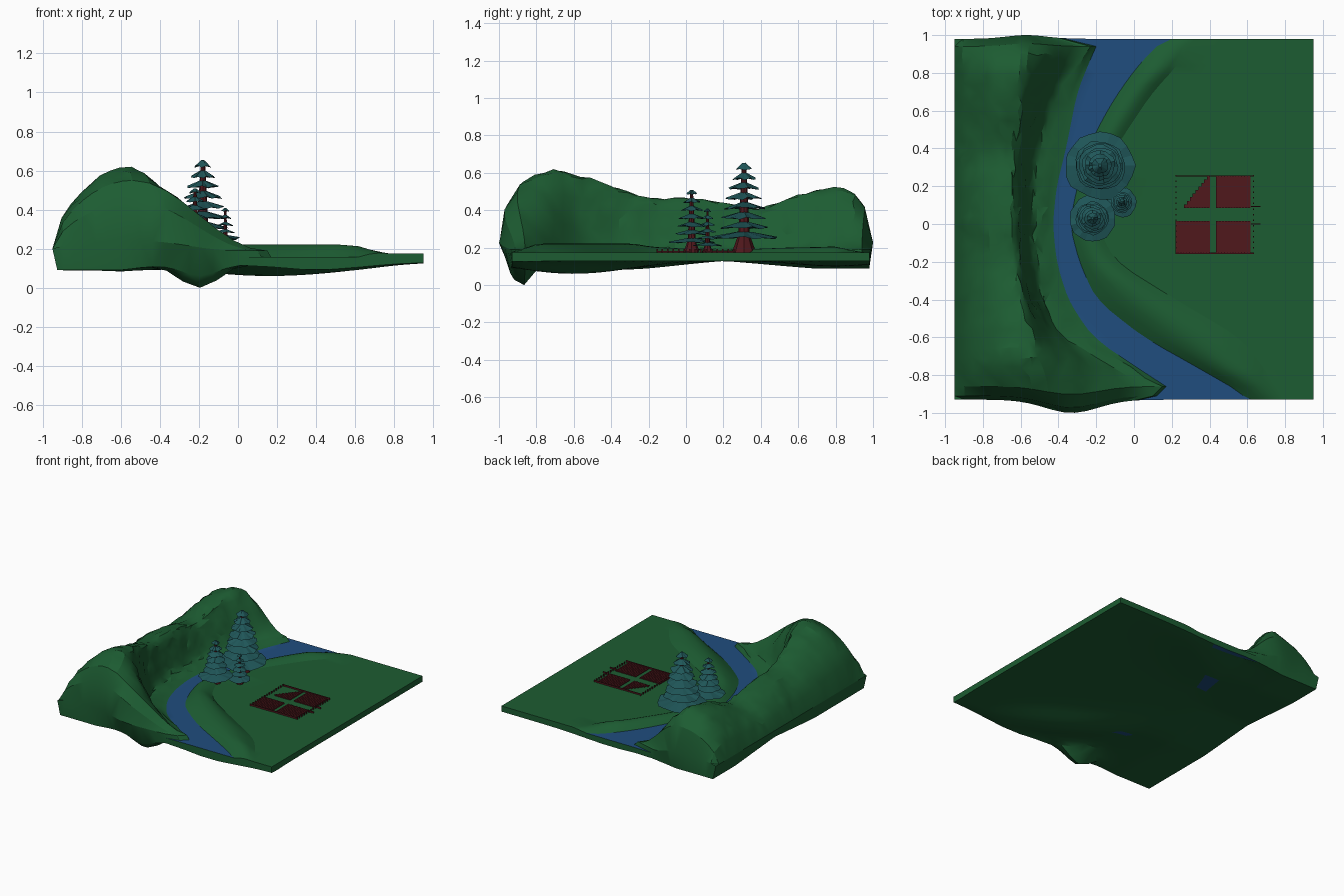
import bpy, bmesh, math, random
from mathutils import Matrix, Vector

random.seed(4)
cube = bpy.data.objects.get("Cube")
if cube:
    bpy.data.objects.remove(cube, do_unlink=True)


def material(name, rgb):
    mat = bpy.data.materials.new(name)
    mat.use_nodes = True
    mat.diffuse_color = (*rgb, 1)
    mat.node_tree.nodes["Principled BSDF"].inputs["Base Color"].default_value = (*rgb, 1)
    return mat


grass = material("grass_green", (0.012, 0.108, 0.032))
water = material("river_blue", (0.014, 0.075, 0.21))
needles = material("needle_teal", (0.014, 0.095, 0.1))
earth = material("earth_red", (0.08, 0.009, 0.012))


def finish(name, bm, *mats):
    bmesh.ops.recalc_face_normals(bm, faces=bm.faces)
    mesh = bpy.data.meshes.new(name)
    bm.to_mesh(mesh)
    bm.free()
    for mat in mats:
        mesh.materials.append(mat)
    obj = bpy.data.objects.new(name, mesh)
    bpy.context.collection.objects.link(obj)
    return obj


def add_box(bm, x0, x1, y0, y1, z0, z1):
    size = Matrix.Diagonal((x1 - x0, y1 - y0, z1 - z0, 1))
    centre = Vector((x0 + x1, y0 + y1, z0 + z1)) / 2
    bmesh.ops.create_cube(bm, size=1, matrix=Matrix.Translation(centre) @ size)


# Valley sections: y, ridge x, ridge z, hill foot, left shore, right shore, bank end
SECTIONS = [
    (-.93, -.5, .24, .0, .02, .62, .78),
    (-.91, -.52, .44, .1, .12, .58, .78),
    (-.86, -.54, .55, .15, .17, .51, .75),
    (-.75, -.55, .62, -.06, .0, .32, .68),
    (-.6, -.56, .6, -.36, -.22, .05, .56),
    (-.4, -.6, .53, -.48, -.35, -.2, .22),
    (-.2, -.64, .46, -.51, -.41, -.29, -.1),
    (0, -.65, .47, -.52, -.43, -.34, -.2),
    (.2, -.65, .44, -.52, -.41, -.3, -.2),
    (.4, -.65, .40, -.5, -.36, -.24, -.1),
    (.55, -.62, .47, -.45, -.33, -.17, 0),
    (.7, -.62, .51, -.4, -.3, -.08, .1),
    (.85, -.6, .53, -.3, -.24, .03, .24),
    (.94, -.6, .42, -.23, -.2, .12, .29),
    (.98, -.6, .23, -.4, -.38, .2, .32),
]
EDGE, PLAIN, WATER = .95, .175, .158


def sample(y):
    for a, b in zip(SECTIONS, SECTIONS[1:]):
        if y <= b[0] + 1e-6:
            t = (y - a[0]) / (b[0] - a[0])
            return [p + (q - p) * t for p, q in zip(a, b)][1:]


def section(y):
    """Blend neighbouring samples so the valley bends softly."""
    reach = max(0, min(.05, (y + .86) / 2, (.94 - y) / 2))
    return [sum(v) / 3 for v in zip(sample(y - reach), sample(y), sample(y + reach))]


def bump(value, centre, width):
    return math.exp(-((value - centre) / width) ** 2)


def top_points(y):
    """Points across the valley from hill edge to field edge."""
    ridge, peak, foot, left, right, bank = section(y)
    bank_height = min(.055, .2 * (bank - right)) * min(1, (.99 - abs(y)) / .2)
    spans = [
        (-EDGE, ridge, 8, lambda t: .2 + (peak - .2) * math.sin(t * math.pi / 2) ** .6),
        (ridge, foot, 8, lambda t: .19 + (peak - .19) * (.5 + .5 * math.cos(t * math.pi))),
        (foot, left, 3, lambda t: .19 + (WATER - .19) * t),
        (left, right, 4, lambda t: WATER),
        (right, bank, 6, lambda t: WATER + (PLAIN - WATER) * t + bank_height * math.sin(t * math.pi)),
        (bank, EDGE, 4, lambda t: PLAIN),
    ]
    points = [(a + (b - a) * i / n, f(i / n)) for a, b, n, f in spans for i in range(n)]
    return points + [(EDGE, PLAIN)]


def underside(x, y):
    ridge, peak, foot, left, right, bank = section(y)
    sag = .07 * bump(y, -.6, .42) + .03 * bump(y, .8, .3)
    z = .13 - sag * bump(x, (left + bank) / 2, .33)
    z -= .04 * min(1, max(0, (-.3 - x) / .3)) * min(1, abs(y - .2) / .5)
    return max(0, z - .14 * bump(x, -.2, .14) * bump(y, -.87, .07))


def is_water(on_top, column, y):
    """The river, and the places where it shows through the underside."""
    if on_top:
        return 19 <= column < 23
    return 19 <= column < 22 and (y > .9 or .38 < y < .55 or -.5 < y < -.42)


# Terrain: a closed block with hills, river bed and flat field
bm = bmesh.new()
levels = [-.93, -.91, -.86] + [-.81 + 1.7 * i / 34 for i in range(35)] + [.94, .98]
upper, lower = [], []
for y in levels:
    top_row, low_row = [], []
    for i, (x, z) in enumerate(top_points(y)):
        front = max(0, (-.75 - y) / .18) * .07 * bump(x, -.33, .2)
        back = max(0, (y - .8) / .18) * .02 * bump(x, -.57, .15)
        rough = .008 if 0 < i < 18 and -.85 < y < .9 else 0
        offset = Vector([random.uniform(-rough, rough) for k in range(3)])
        top_row.append(bm.verts.new(Vector((x, y - front + back, z)) + offset))
        low_x = max(x, -.925)
        low_row.append(bm.verts.new((low_x + i * 1e-5, y - front * .2, underside(x, y))))
    upper.append(top_row)
    lower.append(low_row)
rows, columns = len(levels), len(upper[0])
for grid in (upper, lower):
    for j in range(rows - 1):
        for i in range(columns - 1):
            face = bm.faces.new((grid[j][i], grid[j][i + 1], grid[j + 1][i + 1], grid[j + 1][i]))
            face.material_index = int(is_water(grid is upper, i, levels[j]))


def outline(grid):
    return (grid[0] + [r[-1] for r in grid[1:-1]] + grid[-1][::-1]
            + [r[0] for r in grid[-2:0:-1]])


rim, base = outline(upper), outline(lower)
for k in range(len(rim)):
    bm.faces.new((rim[k - 1], rim[k], base[k], base[k - 1]))
bmesh.ops.triangulate(bm, faces=bm.faces)
terrain = finish("valley_terrain", bm, grass, water)
terrain.select_set(True)
bpy.context.view_layer.objects.active = terrain
bpy.ops.object.shade_smooth_by_angle(angle=math.radians(25))


# Pine trees: flared trunk and thin, ragged tiers of branches
def pine(name, x, y, radius, height, tiers):
    ground = .17
    bm = bmesh.new()
    for r0, r1, z0, z1 in ((.36, .17, 0, .2), (.17, .06, .2, .97)):
        middle = Matrix.Translation((x, y, ground + height * (z0 + z1) / 2))
        bmesh.ops.create_cone(bm, cap_ends=True, segments=8, radius1=r0 * radius,
                              radius2=r1 * radius, depth=height * (z1 - z0), matrix=middle)
    finish(name + "_trunk", bm, earth)

    bm = bmesh.new()
    sides = 20
    for k in range(tiers):
        t = k / (tiers - 1)
        reach = radius * (.76 - .52 * t ** 1.4 if k else 1)
        z = ground + height * (.17 + .76 * t)
        rise = height * .065
        ragged = [random.uniform(.92, 1.04) for s in range(sides)]
        droop = [random.uniform(-.25, .25) * rise for s in range(sides)]
        rings = []
        for share, lift in ((.2, 1), (.6, .5), (1, 0), (.5, .1), (.2, .3)):
            ring = []
            for s in range(sides):
                a = math.tau * s / sides + k
                r = reach * share * (ragged[s] if share > .3 else 1)
                ring.append(bm.verts.new((x + r * math.cos(a), y + r * math.sin(a),
                                          z + rise * lift + droop[s] * share)))
            rings.append(ring)
        for a, b in zip(rings, rings[1:]):
            for s in range(sides):
                bm.faces.new((a[s - 1], a[s], b[s], b[s - 1]))
        bm.faces.new(rings[0])
        bm.faces.new(rings[-1])
    finish(name + "_branches", bm, needles)


pine("tall_pine", -.18, .31, .185, .485, 8)
pine("middle_pine", -.22, .03, .125, .34, 7)
pine("small_pine", -.065, .115, .08, .24, 6)

# Four crop plots of narrow furrows, one of them partly planted
bm = bmesh.new()
FURROWS = 12
for x0, y0, partial in ((.22, -.155, 0), (.435, -.155, 0), (.435, .085, 0), (.22, .085, 1)):
    width, depth = .182, .17
    for k in range(FURROWS):
        step = width / FURROWS
        x = x0 + step * k
        length = depth * (min(1, max(0, (k - 2) / 9)) if partial else 1)
        if length > 0:
            add_box(bm, x, x + step * .75, y0, y0 + length, PLAIN - .01, .183)
            add_box(bm, x, x + step, y0, y0 + length, PLAIN - .01, .179)
finish("crop_plots", bm, earth)

# Low fence around the plots with dotted posts and two gate stubs
bm = bmesh.new()
for y in (-.155, .255):
    add_box(bm, .22, .635, y - .003, y + .003, .178, .19)
for x in (.222, .633):
    for k in range(15):
        y = -.155 + .41 * k / 14
        add_box(bm, x - .003, x + .003, y - .004, y + .004, .17, .192)
for y in (0, .092):
    add_box(bm, .62, .67, y - .003, y + .003, .17, .188)
finish("plot_fence", bm, earth)
